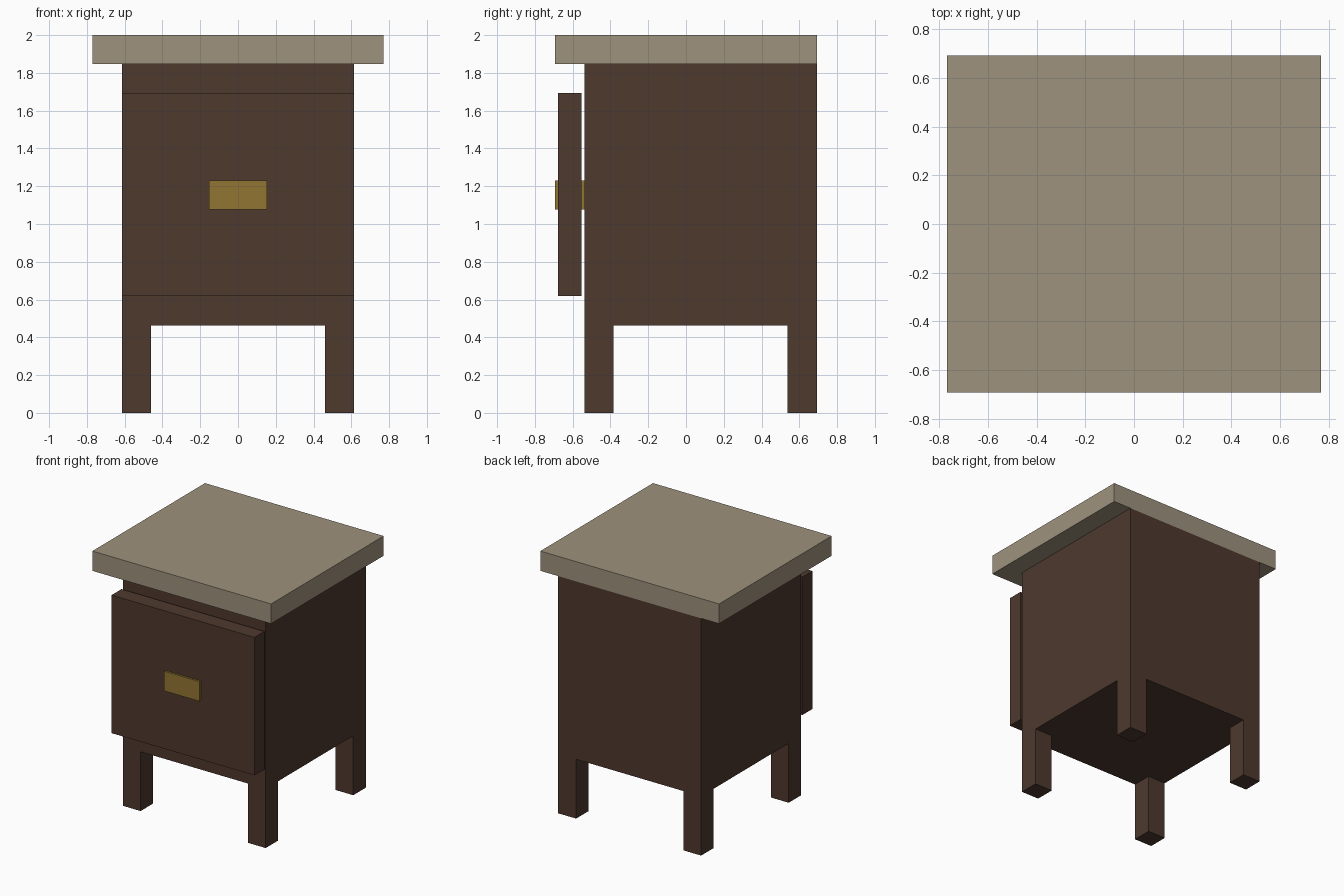
import bpy
import bmesh
from mathutils import Vector

if "Cube" in bpy.data.objects:
    bpy.data.objects.remove(bpy.data.objects["Cube"])

U = 2 / 13  # the whole design sits on a 13-unit-high module


def material(name, rgb):
    m = bpy.data.materials.new(name)
    m.diffuse_color = (*rgb, 1)
    m.use_nodes = True
    m.node_tree.nodes["Principled BSDF"].inputs["Base Color"].default_value = m.diffuse_color
    return m


dark_wood = material("dark wood", (0.076, 0.041, 0.027))
pale_top = material("pale stone", (0.342, 0.287, 0.205))
brass = material("brass", (0.287, 0.178, 0.033))


def box(name, lo, hi, mat):
    """Axis-aligned box between two corners."""
    lo, hi = Vector(lo), Vector(hi)
    bm = bmesh.new()
    bmesh.ops.create_cube(bm, size=1)
    size = hi - lo
    for v in bm.verts:
        v.co = Vector(v.co[i] * size[i] for i in range(3))
    me = bpy.data.meshes.new(name)
    bm.to_mesh(me)
    bm.free()
    me.materials.append(mat)
    ob = bpy.data.objects.new(name, me)
    ob.location = (lo + hi) / 2
    bpy.context.collection.objects.link(ob)
    return ob


front, back = -3.5 * U, 4.5 * U  # cabinet depth limits

# Table top, overhanging the front and sides, flush at the back
box("table_top", (-5 * U, -4.5 * U, 12 * U), (5 * U, 4.5 * U, 13 * U), pale_top)

# Cabinet body
box("cabinet_body", (-4 * U, front, 3 * U), (4 * U, back, 12 * U), dark_wood)

# Four corner legs
for side, x in (("left", -4 * U), ("right", 3 * U)):
    for end, y in (("front", front), ("back", back - U)):
        box(f"{end}_{side}_leg", (x, y, 0), (x + U, y + U, 3 * U), dark_wood)

# Drawer front, standing slightly clear of the body
box("drawer_front", (-4 * U, -4.4 * U, 4.02 * U), (4 * U, -3.6 * U, 11 * U), dark_wood)

# Handle, running through the drawer front to the body
box("drawer_handle", (-U, -4.5 * U, 7 * U), (U, front, 8 * U), brass)
